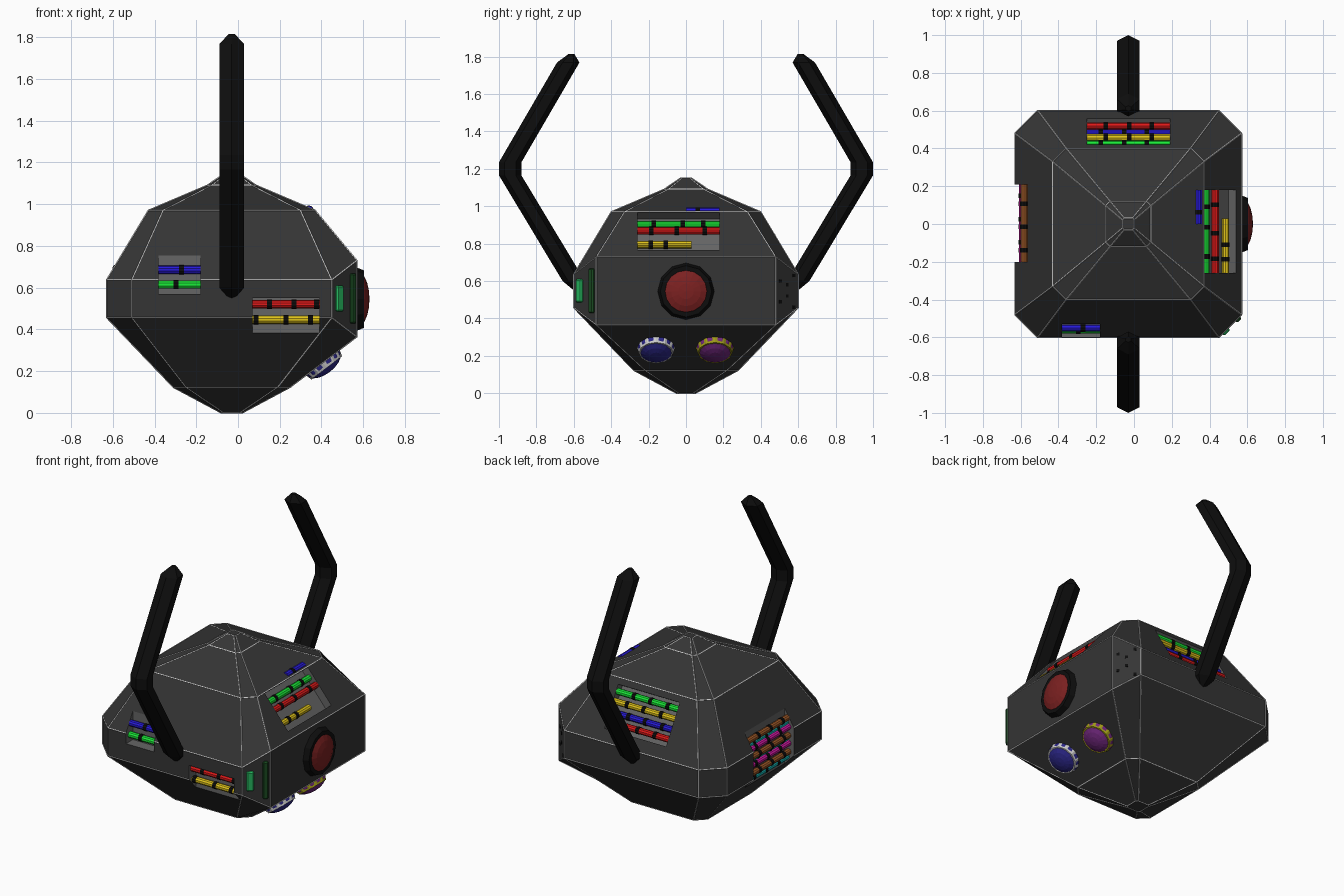
import bpy, bmesh, math
from mathutils import Vector, Matrix

if "Cube" in bpy.data.objects:
    bpy.data.objects.remove(bpy.data.objects["Cube"])

CX = -0.03
mats = {}
COLORS = dict(shell=(.035, .035, .035), panel=(.13, .13, .13), black=(.004, .004, .004),
              red=(.75, .01, .01), green=(.01, .85, .04), blue=(.02, .01, .7), yellow=(.75, .55, .01),
              brown=(.35, .1, .02), magenta=(.7, .01, .4), cyan=(.01, .6, .6), white=(.85, .85, .85),
              lens_red=(.2, .015, .015), lens_blue=(.025, .02, .25), lens_purple=(.16, .02, .2),
              olive=(.35, .32, .01), light_green=(.02, .5, .12), dark_green=(.01, .07, .015))
for k, c in COLORS.items():
    mats[k] = bpy.data.materials.new(k)
    mats[k].diffuse_color = (*c, 1)


def finish(bm, name, *colors):
    bmesh.ops.recalc_face_normals(bm, faces=bm.faces[:])
    me = bpy.data.meshes.new(name)
    bm.to_mesh(me)
    bm.free()
    ob = bpy.data.objects.new(name, me)
    bpy.context.collection.objects.link(ob)
    for c in colors:
        me.materials.append(mats[c])
    return ob


def loft(name, rings, *colors):
    bm = bmesh.new()
    loops = [[bm.verts.new(p) for p in r] for r in rings]
    for a, b in zip(loops, loops[1:]):
        for i in range(len(a)):
            j = (i + 1) % len(a)
            bm.faces.new((a[i], a[j], b[j], b[i]))
    bm.faces.new(loops[0])
    bm.faces.new(loops[-1])
    return finish(bm, name, *colors)


def add_rod(bm, a, b, r, r2=None, sides=10):
    a, b = Vector(a), Vector(b)
    m = Matrix.Translation((a + b) / 2) @ (b - a).to_track_quat('Z', 'Y').to_matrix().to_4x4()
    bmesh.ops.create_cone(bm, cap_ends=True, segments=sides, radius1=r,
                          radius2=r if r2 is None else r2, depth=(b - a).length, matrix=m)


def add_box(bm, center, size, rot=Matrix()):
    bmesh.ops.create_cube(bm, size=1, matrix=Matrix.Translation(center) @ rot @ Matrix.Diagonal((*size, 1)))


def wire(name, a, b, color, clips, r=.02):
    a, b = Vector(a), Vector(b)
    bm = bmesh.new()
    add_rod(bm, a, b, r)
    finish(bm, name + "_wire", color)
    bm = bmesh.new()
    d = (b - a).normalized() * .012
    for t in clips:
        p = a.lerp(b, t)
        add_rod(bm, p - d, p + d, r * 1.12)
    finish(bm, name + "_clips", "black")


# faceted shell: chamfered square rings, right side belt taller
def ring(z, h, c, zr=None):
    pts = [(h, c - h), (h, h - c), (h - c, h), (c - h, h), (-h, h - c), (-h, c - h), (c - h, -h), (h - c, -h)]
    return [(CX + x, y, zr if zr and i < 2 else z) for i, (x, y) in enumerate(pts)]


shell = loft("shell", [ring(0, .05, .012), ring(.123, .28, .06), ring(.457, .6, .12, .365),
                       ring(.637, .6, .12, .73), ring(.97, .4, .07), ring(1.09, .118, .022),
                       ring(1.15, .03, .008)], "shell", "panel")

# recessed panels
bm = bmesh.new()
add_box(bm, (-.28, -.68, .69), (.2, .3, .24))
add_box(bm, (.23, -.68, .43), (.32, .3, .24))
add_box(bm, (-.715, .005, .57), (.3, .41, .5))
back_n, back_up, back_c = Vector((0, .857, .515)), Vector((0, -.515, .857)), Vector((CX, .49, .82))
right_n, right_up, right_c = Vector((.77, 0, .64)), Vector((-.64, 0, .77)), Vector((.455, -.04, .865))
add_box(bm, back_c + back_n * .05, (.44, .2, .27), Matrix.Rotation(math.atan2(.515, .857), 4, 'X'))
add_box(bm, right_c + right_n * .05, (.2, .44, .26), Matrix.Rotation(-math.atan2(.64, .77), 4, 'Y'))
for f in bm.faces:
    f.material_index = 1
cutter = finish(bm, "panel_cutter", "shell", "panel")
cutter.hide_render = True
mod = shell.modifiers.new("panels", 'BOOLEAN')
mod.operation, mod.solver, mod.object = 'DIFFERENCE', 'EXACT', cutter
bpy.context.view_layer.objects.active = shell
bpy.ops.object.modifier_apply(modifier="panels")
bpy.data.objects.remove(cutter)

# thin white seams along the shell edges
bm = bmesh.new()
bm.from_mesh(shell.data)
seams = bmesh.new()
for e in bm.edges:
    if len(e.link_faces) == 2 and all(f.material_index == 0 for f in e.link_faces) \
            and e.calc_face_angle(0) > math.radians(5):
        add_rod(seams, e.verts[0].co, e.verts[1].co, .0035, sides=4)
bm.free()
finish(seams, "seams", "white")

# wires in the front panels
for n, z, y, col, t in (("a", .685, -.55, "blue", [.55]), ("b", .615, -.56, "green", [.42])):
    wire("front_left_" + n, (-.38, y, z), (-.18, y, z), col, t)
for n, z, y, col, t in (("a", .52, -.565, "red", [.25, .62, .96]), ("b", .447, -.555, "yellow", [.05, .5, .87])):
    wire("front_right_" + n, (.07, y, z), (.39, y, z), col, t)

# wires in the back panel
for i, (s, d, col) in enumerate(((.095, .02, "green"), (.035, .018, "yellow"), (-.03, .028, "blue"), (-.09, .02, "red"))):
    p = back_c + back_up * s - back_n * d
    off = .06 * (i % 2)
    wire(f"back_{i}", p - Vector((.22, 0, 0)), p + Vector((.22, 0, 0)), col, [.17 + off, .45 + off, .72 + off])

# wires in the right panel
for i, (x, z, y0, col, t) in enumerate(((.34, .972, 0, "blue", [.35]), (.38, .9, -.26, "green", [.2, .55, .8]),
                                        (.43, .868, -.26, "red", [.17, .48, .82]),
                                        (.485, .795, -.26, "yellow", [.25, .52]))):
    wire(f"right_{i}", (x, y0, z), (x, .18 if i < 3 else .03, z), col, t)

# wires in the left panel
for i, (z, x, col) in enumerate(((.69, -.582, "brown"), (.635, -.592, "magenta"), (.58, -.592, "brown"),
                                 (.53, -.592, "magenta"), (.475, -.592, "brown"), (.66, -.575, "cyan"),
                                 (.555, -.575, "cyan"), (.44, -.58, "cyan"))):
    off = .1 * (i % 2)
    wire(f"left_{i}", (x, -.2, z), (x, .21, z), col, [.15 + off, .45 + off, .75 + off], .019)

# bent hexagonal antennae
PATH = ((.585, .55, .25), (.6, .6, 1), (.94, 1.165, 1), (.94, 1.235, 1), (.63, 1.768, 1), (.612, 1.815, .25))
for side, name in ((-1, "front_antenna"), (1, "back_antenna")):
    rings = []
    for y, z, s in PATH:
        rings.append([(CX + .068 * s * math.sin(k * math.pi / 3),
                       side * (y + .06 * s * math.cos(k * math.pi / 3)), z) for k in range(6)])
    loft(name, rings, "black")


# round lenses: bevelled rim plus flattened dome
def lens(name, c, n, r_rim, r_dome, h, rim, glass):
    c, n = Vector(c), Vector(n).normalized()
    bm = bmesh.new()
    add_rod(bm, c - n * .02, c + n * h * .55, r_rim, r_rim * .86, 12)
    finish(bm, name + "_rim", rim)
    bm = bmesh.new()
    m = Matrix.Translation(c) @ n.to_track_quat('Z', 'Y').to_matrix().to_4x4() @ Matrix.Diagonal((r_dome, r_dome, h, 1))
    bmesh.ops.create_uvsphere(bm, u_segments=16, v_segments=10, radius=1, matrix=m)
    finish(bm, name + "_glass", glass)


lens("main_lens", (.57, 0, .545), (1, 0, 0), .16, .135, .06, "black", "lens_red")
lens("lower_lens_left", (.407, -.16, .24), (.606, 0, -.795), .107, .1, .055, "white", "lens_blue")
lens("lower_lens_right", (.407, .155, .24), (.606, 0, -.795), .107, .1, .055, "olive", "lens_purple")

# indicator bars on the front right corner
turn = Matrix.Rotation(math.radians(45), 4, 'Z')
for name, x, y, w, h, col in (("short_light_bar", .483, -.567, .045, .125, "light_green"),
                              ("tall_light_bar", .548, -.502, .035, .24, "dark_green")):
    bm = bmesh.new()
    add_box(bm, (x, y, .548), (w, .03, h), turn)
    bmesh.ops.bevel(bm, geom=bm.edges[:], offset=.007, segments=1, affect='EDGES')
    finish(bm, name, col)

# small sockets on the back right corner
bm = bmesh.new()
for t, z in ((.2, .49), (.2, .6), (.5, .52), (.5, .58), (.8, .46), (.8, .63)):
    add_box(bm, (.57 - .12 * t, .48 + .12 * t, z), (.018, .006, .018), Matrix.Rotation(math.radians(-45), 4, 'Z'))
finish(bm, "corner_sockets", "black")

for m in bpy.data.materials:
    if m.users and not m.is_grease_pencil:
        m.use_nodes = True
        m.node_tree.nodes["Principled BSDF"].inputs["Base Color"].default_value = m.diffuse_color
